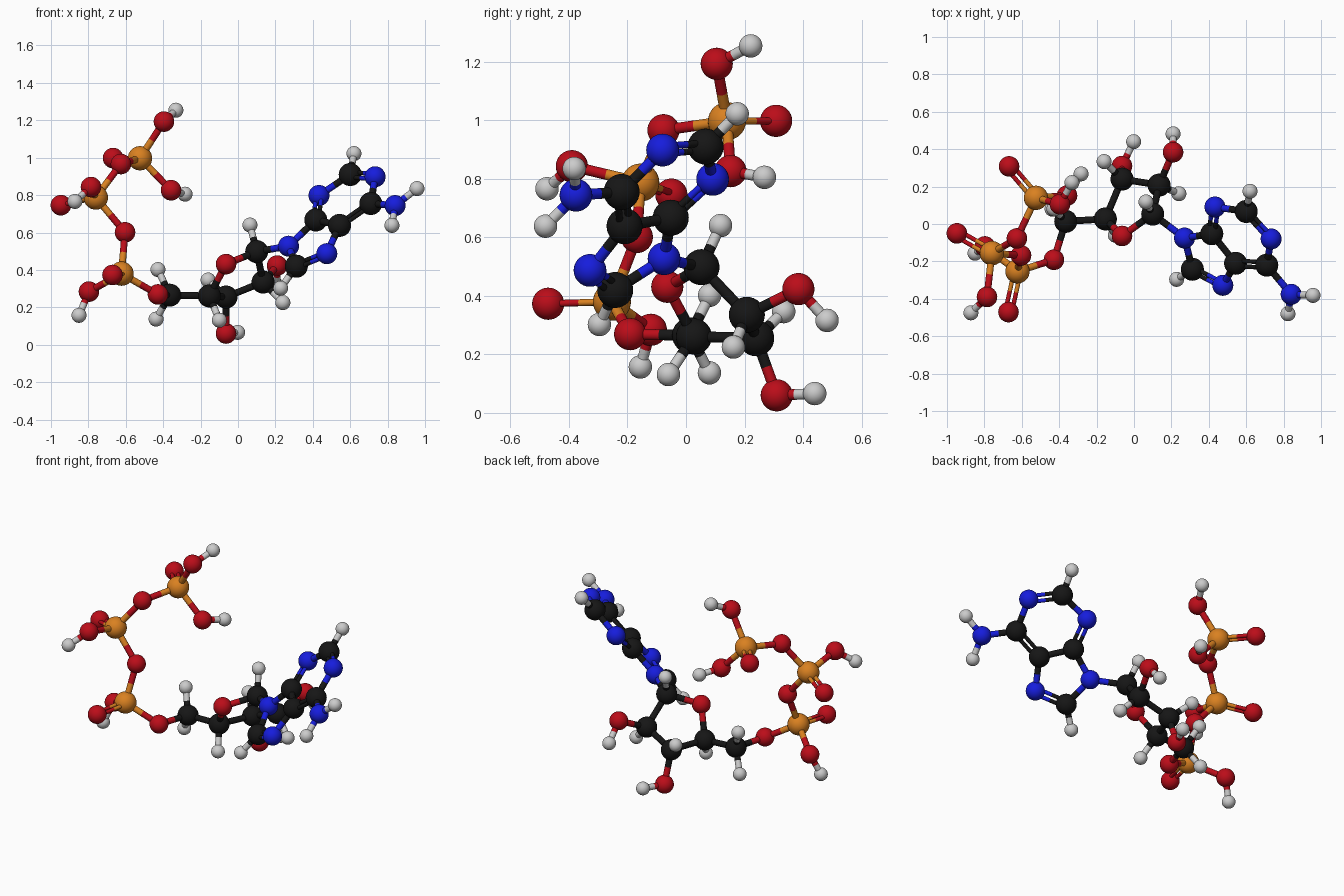
import bpy, bmesh
from mathutils import Vector, Matrix

if "Cube" in bpy.data.objects:
    bpy.data.objects.remove(bpy.data.objects["Cube"])

# element: (name, ball radius, colour)
ELEMENTS = {
    "C": ("carbon", 0.0615, (0.008, 0.008, 0.008, 1)),
    "N": ("nitrogen", 0.056, (0.008, 0.012, 0.72, 1)),
    "O": ("oxygen", 0.055, (0.5, 0.004, 0.01, 1)),
    "P": ("phosphorus", 0.065, (0.7, 0.22, 0.015, 1)),
    "H": ("hydrogen", 0.040, (0.6, 0.6, 0.6, 1)),
}
STICK_R, DOUBLE_R, DOUBLE_GAP = 0.0185, 0.0118, 0.0175

# atom centres, grouped by part
base = {
    "N9": (.27, -.075, .527), "C8": (.312, -.242, .42), "N7": (.475, -.328, .487),
    "C5": (.543, -.21, .638), "C4": (.416, -.052, .667), "N3": (.433, .091, .798),
    "C2": (.60, .067, .91), "N1": (.733, -.08, .898), "C6": (.71, -.22, .755),
    "N6": (.84, -.376, .744), "H61": (.957, -.382, .835), "H62": (.823, -.48, .638),
    "H2": (.62, .175, 1.022), "H8": (.228, -.296, .302),
}
sugar = {
    "C1s": (.10, .053, .498), "C2s": (.134, .208, .335), "C3s": (-.064, .24, .255),
    "C4s": (-.153, .027, .261), "C5s": (-.365, .014, .265), "O4s": (-.064, -.064, .431),
    "O2s": (.209, .384, .423), "O3s": (-.064, .31, .06),
    "H1s": (.064, .118, .64), "H2s": (.24, .162, .225), "H3s": (-.16, .334, .346),
    "H4s": (-.10, -.06, .131), "H5a": (-.428, .081, .402), "H5b": (-.438, .08, .137),
    "HO2": (.209, .482, .316), "HO3": (-.002, .44, .066),
}
tail = {
    "O5s": (-.428, -.191, .269), "P1": (-.623, -.253, .38), "O11": (-.671, -.471, .373),
    "O12": (-.797, -.12, .284), "H12": (-.85, -.156, .157), "O13": (-.604, -.168, .601),
    "P2": (-.76, -.156, .787), "O21": (-.947, -.05, .746), "O22": (-.786, -.39, .843),
    "H22": (-.872, -.475, .766), "O23": (-.626, -.077, .966),
    "P3": (-.524, .14, .997), "O31": (-.668, .308, .998), "O32": (-.396, .105, 1.193),
    "H32": (-.332, .221, 1.254), "O33": (-.358, .152, .826), "H33": (-.283, .268, .805),
}
PARTS = {"base": base, "sugar": sugar, "phosphate_tail": tail}
POS = {k: Vector(p) for part in PARTS.values() for k, p in part.items()}
OWNER = {k: name for name, part in PARTS.items() for k in part}

# chains of bonded atoms
CHAINS = """N9-C8 N7-C5-C4-N9 N3-C2-H2 N1-C6-N6-H61 N6-H62 C8-H8
N9-C1s-C2s-C3s-C4s-O4s-C1s-H1s C4s-C5s-O5s-P1-O13-P2-O23-P3
C2s-O2s-HO2 C3s-O3s-HO3 C2s-H2s C3s-H3s C4s-H4s C5s-H5a C5s-H5b
P1-O12-H12 P2-O22-H22 P3-O32-H32 P3-O33-H33"""
DOUBLES = "C8-N7 C4-N3 C2-N1 C5-C6 P1-O11 P2-O21 P3-O31"

meshes = {}


def mesh_for(atom):
    return meshes.setdefault((OWNER[atom], atom[0]), bmesh.new())


def ball(atom):
    bmesh.ops.create_uvsphere(mesh_for(atom), u_segments=32, v_segments=16,
                              radius=ELEMENTS[atom[0]][1],
                              matrix=Matrix.Translation(POS[atom]))


def half_stick(atom, start, end, radius):
    d = end - start
    turn = Vector((0, 0, 1)).rotation_difference(d).to_matrix().to_4x4()
    bmesh.ops.create_cone(mesh_for(atom), cap_ends=True, segments=20, radius1=radius,
                          radius2=radius, depth=d.length,
                          matrix=Matrix.Translation((start + end) / 2) @ turn)


def bond(a, b, radius, shift=Vector()):
    pa, pb = POS[a] + shift, POS[b] + shift
    mid = (pa + pb) / 2
    half_stick(a, pa, mid, radius)
    half_stick(b, pb, mid, radius)


for atom in POS:
    ball(atom)

# single bonds
for chain in CHAINS.split():
    names = chain.split("-")
    for a, b in zip(names, names[1:]):
        bond(a, b, STICK_R)

# double bonds: paired rods, in the ring plane for the base
ring_normal = (POS["C6"] - POS["C4"]).cross(POS["C2"] - POS["C5"])
for pair in DOUBLES.split():
    a, b = pair.split("-")
    normal = ring_normal if OWNER[a] == "base" else Vector((0, 0, 1))
    side = (POS[b] - POS[a]).cross(normal).normalized() * DOUBLE_GAP
    for s in (-1, 1):
        bond(a, b, DOUBLE_R, side * s)

# one object per part and element
materials = {}
for key, (name, radius, colour) in ELEMENTS.items():
    materials[key] = bpy.data.materials.new(name)
    materials[key].diffuse_color = colour
for (part, element), bm in meshes.items():
    name = part + "_" + ELEMENTS[element][0]
    me = bpy.data.meshes.new(name)
    for f in bm.faces:
        f.smooth = len(f.verts) <= 4
    bm.to_mesh(me)
    bm.free()
    me.materials.append(materials[element])
    bpy.context.collection.objects.link(bpy.data.objects.new(name, me))

for m in bpy.data.materials:
    if m.users and not m.is_grease_pencil:
        m.use_nodes = True
        m.node_tree.nodes["Principled BSDF"].inputs["Base Color"].default_value = m.diffuse_color
